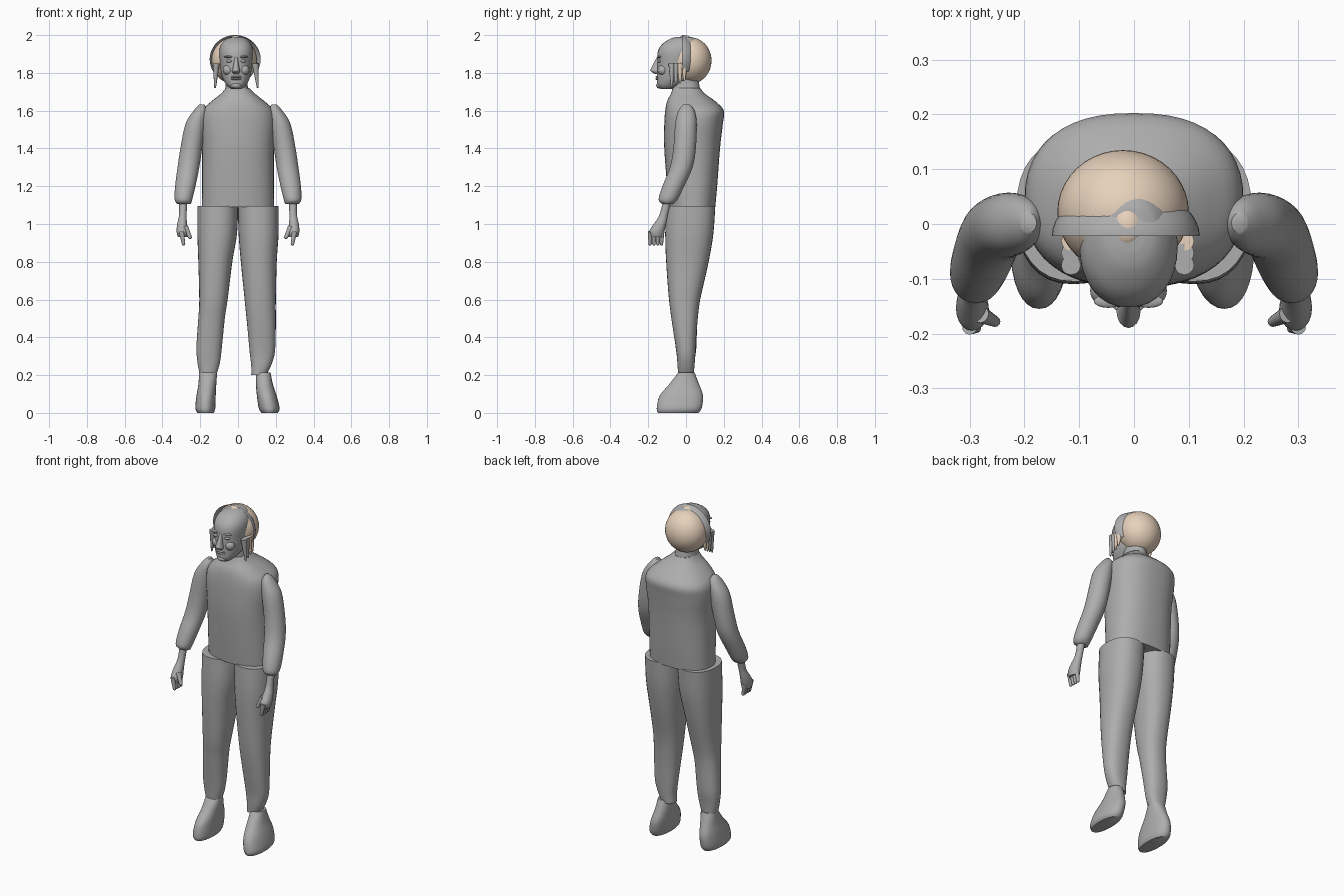
import bpy
import bmesh
from math import sin, cos, pi, radians
from mathutils import Vector, Matrix

default_cube = bpy.data.objects.get("Cube")
if default_cube:
    bpy.data.objects.remove(default_cube, do_unlink=True)


def make_material(name, colour):
    material = bpy.data.materials.new(name)
    material.use_nodes = True
    material.diffuse_color = (*colour, 1)
    shader = next(n for n in material.node_tree.nodes if n.type == "BSDF_PRINCIPLED")
    shader.inputs["Base Color"].default_value = (*colour, 1)
    return material


GREY = make_material("plain grey", (.42, .42, .42))
HAIR = make_material("pale hair", (.8, .64, .5))


def finish(name, mesh_data, material, mirrored=False):
    """Turn a bmesh into a smooth-shaded object, optionally flipped in x."""
    if mirrored:
        bmesh.ops.scale(mesh_data, vec=(-1, 1, 1), verts=mesh_data.verts)
    bmesh.ops.recalc_face_normals(mesh_data, faces=mesh_data.faces)
    mesh = bpy.data.meshes.new(name)
    mesh_data.to_mesh(mesh)
    mesh_data.free()
    mesh.materials.append(material)
    part = bpy.data.objects.new(name, mesh)
    bpy.context.collection.objects.link(part)
    bpy.ops.object.select_all(action="DESELECT")
    part.select_set(True)
    bpy.context.view_layer.objects.active = part
    bpy.ops.object.shade_smooth_by_angle(angle=radians(50))
    return part


def smooth_rows(rows, steps=4):
    """Catmull-Rom interpolation between cross-section rows."""
    result = []
    last = len(rows) - 1
    for i in range(last):
        a, b, c, d = rows[max(i - 1, 0)], rows[i], rows[i + 1], rows[min(i + 2, last)]
        for step in range(steps):
            t = step / steps
            result.append([
                q + t * ((r - p) + t * ((2 * p - 5 * q + 4 * r - s) + t * (3 * (q - r) + s - p))) / 2
                for p, q, r, s in zip(a, b, c, d)])
    return result + [list(rows[last])]


def loft(name, rows, material=GREY, power=2.0, sides=32, mirrored=False):
    """Skin level rings given as (z, x low, x high, y low, y high)."""
    bm = bmesh.new()
    rings = []
    for z, x_low, x_high, y_low, y_high in smooth_rows(rows):
        ring = []
        for k in range(sides):
            angle = 2 * pi * k / sides
            c, s = cos(angle), sin(angle)
            u = abs(c) ** (2 / power) * (1 if c > 0 else -1)
            v = abs(s) ** (2 / power) * (1 if s > 0 else -1)
            ring.append(bm.verts.new(((x_low + x_high) / 2 + u * (x_high - x_low) / 2,
                                      (y_low + y_high) / 2 + v * (y_high - y_low) / 2, z)))
        rings.append(ring)
    for lower, upper in zip(rings, rings[1:]):
        for k in range(sides):
            n = (k + 1) % sides
            bm.faces.new((lower[k], lower[n], upper[n], upper[k]))
    bm.faces.new(rings[0])
    bm.faces.new(rings[-1])
    return finish(name, bm, material, mirrored)


def ellipsoid(name, centre, radii, material=GREY, keep=None, mirrored=False):
    """Stretched sphere; keep is a rule on face centres for open shells."""
    bm = bmesh.new()
    bmesh.ops.create_uvsphere(bm, u_segments=40, v_segments=24, radius=1)
    bmesh.ops.transform(bm, matrix=Matrix.Translation(centre) @ Matrix.Diagonal((*radii, 1)), verts=bm.verts)
    if keep:
        unwanted = [f for f in bm.faces if not keep(f.calc_center_median())]
        bmesh.ops.delete(bm, geom=unwanted, context="FACES")
    return finish(name, bm, material, mirrored)


def tapered(name, start, end, r_start, r_end, material=GREY, mirrored=False):
    """Cone section between two points with a rounded tip."""
    bm = bmesh.new()
    start, end = Vector(start), Vector(end)
    axis = end - start
    place = Matrix.Translation((start + end) / 2) @ axis.to_track_quat("Z", "Y").to_matrix().to_4x4()
    bmesh.ops.create_cone(bm, cap_ends=True, segments=12, radius1=r_start, radius2=r_end,
                          depth=axis.length, matrix=place)
    bmesh.ops.create_uvsphere(bm, u_segments=12, v_segments=8, radius=r_end, matrix=Matrix.Translation(end))
    return finish(name, bm, material, mirrored)


# Torso and collar
loft("torso", [(1.09, -.19, .19, -.09, .155), (1.2, -.19, .19, -.1, .165),
               (1.4, -.19, .19, -.115, .18), (1.53, -.2, .2, -.115, .195),
               (1.6, -.19, .19, -.11, .2), (1.65, -.14, .14, -.1, .155),
               (1.69, -.09, .09, -.08, .1), (1.72, -.065, .06, -.07, .075)], power=2.4, sides=48)
loft("neck", [(1.68, -.075, .065, -.075, .08), (1.74, -.065, .05, -.075, .07),
              (1.8, -.07, .05, -.08, .06)])

# Trouser legs, with a slightly different stance on each side
loft("left_leg", [(.2, .07, .15, -.04, .04), (.25, .07, .175, -.045, .045),
                  (.32, .062, .195, -.05, .05), (.45, .05, .2, -.07, .058),
                  (.6, .035, .2, -.09, .075), (.8, .015, .205, -.105, .12),
                  (.95, .003, .215, -.11, .145), (1.095, 0, .215, -.105, .155)], power=2.3)
loft("right_leg", [(.215, -.205, -.11, -.04, .04), (.27, -.215, -.095, -.045, .045),
                   (.35, -.22, -.085, -.055, .055), (.5, -.21, -.07, -.075, .06),
                   (.6, -.205, -.055, -.09, .075), (.8, -.21, -.03, -.105, .12),
                   (.95, -.215, -.005, -.11, .145), (1.095, -.215, 0, -.105, .155)], power=2.3)

# Boots
boot_depths = [(0, -.148, .065), (.025, -.155, .083), (.09, -.14, .09),
               (.15, -.09, .07), (.215, -.04, .045)]
boot_widths = {"right_boot": [(-.215, -.128), (-.226, -.12), (-.22, -.118), (-.21, -.115), (-.205, -.11)],
               "left_boot": [(.125, .21), (.11, .22), (.1, .205), (.095, .185), (.095, .172)]}
for boot, widths in boot_widths.items():
    loft(boot, [(z, *w, front, back) for (z, front, back), w in zip(boot_depths, widths)], power=2.2)

# Sleeves and hands, mirrored
for side, flip in (("left", False), ("right", True)):
    loft(side + "_sleeve", [(1.105, .25, .32, -.125, -.07), (1.13, .242, .335, -.145, -.045),
                            (1.2, .225, .333, -.125, -.01), (1.3, .205, .32, -.085, .035),
                            (1.4, .19, .305, -.067, .052), (1.53, .17, .278, -.057, .057),
                            (1.6, .165, .235, -.04, .045), (1.633, .178, .205, -.015, .02)], mirrored=flip)
    loft(side + "_palm", [(.93, .268, .318, -.185, -.125), (.96, .265, .325, -.195, -.115),
                          (1.0, .27, .322, -.17, -.105), (1.05, .272, .312, -.14, -.095),
                          (1.13, .268, .312, -.12, -.075)], sides=20, mirrored=flip)
    for finger in range(4):
        y = -.188 + finger * .02
        tapered(f"{side}_finger_{finger + 1}", (.3, y, .96), (.288, y - .002, .895), .014, .009, mirrored=flip)
    tapered(side + "_thumb", (.28, -.165, .985), (.254, -.178, .93), .016, .01, mirrored=flip)

# Head and face
loft("head", [(1.715, -.035, .02, -.135, -.07), (1.735, -.06, .042, -.153, -.02),
              (1.78, -.085, .065, -.154, .05), (1.85, -.096, .076, -.152, .08),
              (1.91, -.1, .08, -.15, .08), (1.95, -.09, .07, -.128, .07),
              (1.98, -.06, .045, -.085, .05), (1.99, -.03, .02, -.05, .03)], power=2.2)
loft("nose", [(1.795, -.025, .005, -.165, -.13), (1.81, -.032, .012, -.188, -.13),
              (1.825, -.027, .007, -.185, -.13), (1.885, -.018, -.002, -.153, -.13)], sides=16)
for label, z, depth in (("upper_lip", 1.779, .012), ("lower_lip", 1.768, .011)):
    ellipsoid(label, (-.01, -.15, z), (.028, depth, .006))
ellipsoid("chin", (-.01, -.14, 1.733), (.028, .018, .016))
for side, sign in (("left", 1), ("right", -1)):
    ellipsoid(side + "_eye", (-.01 + sign * .036, -.14, 1.862), (.016, .012, .008))
    ellipsoid(side + "_brow", (-.01 + sign * .037, -.141, 1.885), (.026, .012, .006))
    ellipsoid(side + "_cheek", (-.01 + sign * .042, -.122, 1.815), (.028, .028, .028))

# Hair mass, the half shell around it and the tuft through its crown
ellipsoid("hair", (-.02, .022, 1.865), (.12, .113, .123), HAIR)
ellipsoid("hair_tuft", (-.012, -.005, 1.975), (.03, .038, .023), HAIR)
ellipsoid("head_band", (-.015, -.022, 1.872), (.135, .088, .128),
          keep=lambda p: p.y > -.022 and p.z > 1.815)

# Loose locks beside the face
for index in range(4):
    y = -.075 + index * .022
    for side, x in (("left", .092), ("right", -.115)):
        outward = .012 if side == "left" else -.006
        tapered(f"{side}_lock_{index + 1}", (x, y, 1.85), (x + outward, y, 1.725 + index * .012),
                .018, .005, HAIR if index > 1 else GREY)
